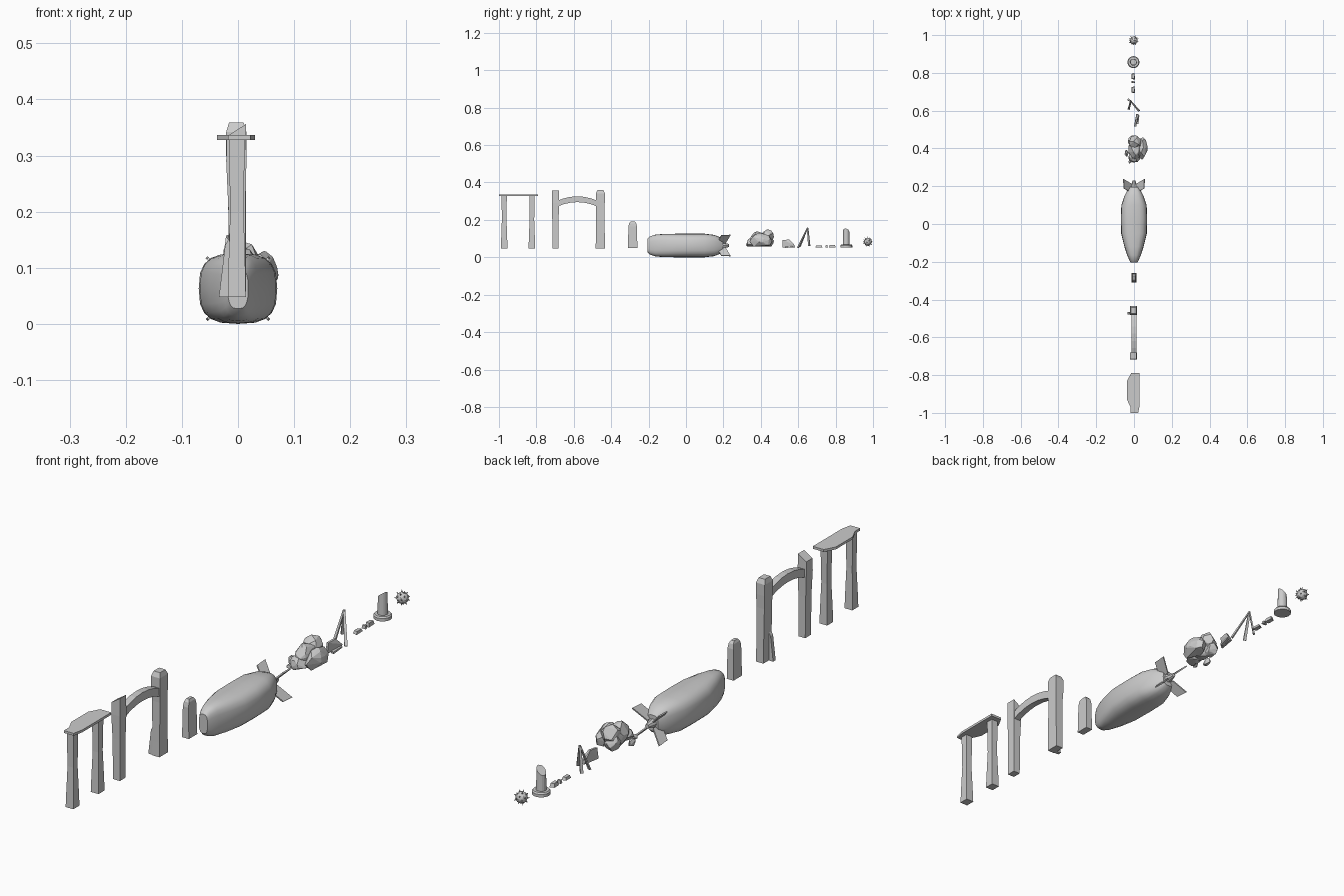
import bpy, bmesh, math, random
from mathutils import Vector

if "Cube" in bpy.data.objects:
    bpy.data.objects.remove(bpy.data.objects["Cube"])
random.seed(4)


def finish(name, bm, smooth=False):
    bmesh.ops.recalc_face_normals(bm, faces=bm.faces)
    me = bpy.data.meshes.new(name)
    bm.to_mesh(me)
    bm.free()
    ob = bpy.data.objects.new(name, me)
    bpy.context.collection.objects.link(ob)
    for p in me.polygons:
        p.use_smooth = smooth
    return ob


def loft(name, rings, smooth=False):
    bm = bmesh.new()
    vs = [[bm.verts.new(p) for p in r] for r in rings]
    n = len(vs[0])
    for a, b in zip(vs, vs[1:]):
        for i in range(n):
            bm.faces.new((a[i], a[(i + 1) % n], b[(i + 1) % n], b[i]))
    bm.faces.new(vs[0][::-1])
    bm.faces.new(vs[-1])
    return finish(name, bm, smooth)


def pillar(name, y, rows, slant=0.0):
    # rows: z, half x, half y, x shift; the last ring can slope
    rings = []
    for k, (z, hx, hy, dx) in enumerate(rows):
        s = slant if k == len(rows) - 1 else 0
        rings.append([(dx + a * hx, y + b * hy, z + (s if a < 0 else 0))
                      for a, b in ((-1, -1), (1, -1), (1, 1), (-1, 1))])
    return loft(name, rings)


def hull(name, pts):
    bm = bmesh.new()
    for p in pts:
        bm.verts.new(p)
    r = bmesh.ops.convex_hull(bm, input=bm.verts)
    bmesh.ops.delete(bm, geom=[v for v in bm.verts if not v.link_faces], context='VERTS')
    bmesh.ops.dissolve_limit(bm, angle_limit=0.05, verts=bm.verts, edges=bm.edges)
    return finish(name, bm)


def rock(name, c, r, zmin, count=24):
    pts = []
    for _ in range(count):
        d = Vector([random.gauss(0, 1) for _ in range(3)]).normalized()
        pts.append((c[0] + d.x * r[0], c[1] + d.y * r[1], max(zmin, c[2] + d.z * r[2])))
    return hull(name, pts)


def bar(name, a, b, w, t):
    a, b = Vector(a), Vector(b)
    q = (b - a).to_track_quat('Z', 'Y')
    ring = lambda p, s: [p + q @ Vector((i * w * s, j * t * s, 0))
                         for i, j in ((-1, -1), (1, -1), (1, 1), (-1, 1))]
    return loft(name, [ring(a, 1), ring(b, 0.7)])


# Slab resting on two posts
outline = [(.03, -.79), (-.015, -.79), (-.037, -.83), (-.037, -.93), (-.018, -.97), (-.018, -1.0), (.022, -1.0), (.03, -.96)]
loft("capstone_slab", [[(x, y, .328) for x, y in outline], [(x, y, .337) for x, y in outline]])
for name, y in (("slab_post_front", -.972), ("slab_post_back", -.824)):
    pillar(name, y, [(.048, .016, .018, -.002), (.10, .015, .016, -.002), (.2, .012, .0125, -.002),
                     (.329, .014, .014, -.002)])

# Arch with two pillars and a small buttress
pillar("arch_pillar_front", -.698, [(.048, .014, .017, -.001), (.2, .015, .017, -.002),
                                    (.29, .018, .019, -.003), (.356, .017, .018, -.003)], -.022)
pillar("arch_pillar_back", -.458, [(.048, .015, .025, -.001), (.1, .015, .024, -.001), (.25, .016, .022, -.002),
                                   (.3, .018, .024, -.003), (.342, .018, .024, -.003), (.359, .013, .016, -.003)])
rings = []
for k in range(7):
    u = k / 3 - 1
    y, z = -.581 + u * .112, .311 - .026 * u * u
    rings.append([(-.013, y, z - .016), (.012, y, z - .016), (.012, y, z + .015), (-.013, y, z + .015)])
loft("arch_beam", rings)
hull("arch_buttress", [(x, y, z) for y in (-.48, -.465) for x, z in ((-.034, .048), (-.012, .048), (-.012, .16), (-.023, .14))])

# Standing stone
pillar("standing_stone", -.285, [(.05, .014, .025, 0), (.165, .012, .023, 0),
                                 (.182, .010, .019, 0), (.191, .006, .011, 0)])

# Airship hull: y, half width, half height
rings = []
for y, hx, hz in ((-.205, .018, .036), (-.192, .025, .049), (-.165, .036, .058), (-.12, .051, .062),
                  (-.05, .068, .063), (.03, .070, .063), (.10, .067, .063), (.15, .05, .057), (.18, .035, .045), (.197, .023, .03)):
    ring = []
    for i in range(20):
        a = math.tau * i / 20
        c, s = math.cos(a), math.sin(a)
        ring.append((hx * math.copysign(abs(c) ** .7, c), y, .063 + hz * math.copysign(abs(s) ** .7, s)))
    rings.append(ring)
body = loft("airship_hull", rings, True)
bpy.context.view_layer.objects.active = body
body.select_set(True)
bpy.ops.object.shade_smooth_by_angle(angle=math.radians(40))

# Airship tail cone and four diagonal fins
loft("airship_tail", [[(r * math.cos(k * math.tau / 8), y, .063 + r * math.sin(k * math.tau / 8)) for k in range(8)]
                      for y, r in ((.19, .018), (.215, .012), (.23, .008))])
for k in range(4):
    sx, sz = (1 if k % 2 else -1), (1 if k < 2 else -1)
    t = Vector((sx, 0, -sz)) * .0018
    quad = [Vector((sx * r, y, .063 + sz * r)) for r, y in ((.012, .165), (.054, .188), (.056, .238), (.012, .212))]
    loft(f"airship_fin_{k}", [[p - t for p in quad], [p + t for p in quad]])

# Boulder pile
for k, (c, r) in enumerate([((.005, .435, .115), (.035, .036, .036)), ((.044, .40, .085), (.028, .06, .045)),
                            ((.005, .40, .095), (.036, .06, .048)), ((.004, .36, .075), (.036, .036, .032)),
                            ((-.005, .44, .085), (.028, .03, .035)),
                            ((-.041, .375, .068), (.013, .019, .018)), ((-.02, .332, .064), (.01, .014, .014))]):
    rock(f"boulder_{k}", c, r, .058, 30 if k < 5 else 16)

# Tilted broken panel
hull("broken_panel", [(x + d, y, z) for d in (-.004, .004)
                      for x, y, z in ((.004, .515, .052), (.016, .583, .052), (.012, .553, .095), (.008, .517, .092), (.022, .578, .068))])
bar("panel_scrap", (.018, .53, .053), (.024, .575, .06), .006, .004)

# Leaning stakes
top = (-.017, .65, .157)
for k, foot in enumerate([(.026, .599, .052), (-.028, .608, .055), (-.031, .659, .06)]):
    bar(f"leaning_stake_{k}", foot, top, .0055, .003)

# Small rubble
for k, (y, h, z) in enumerate([(.711, .019, .010), (.752, .006, .012), (.782, .018, .014)]):
    hull(f"rubble_{k}", [(-.004 + a * .009 * s, y + b * h * s, .053 + zz) for zz, s in ((0, 1), (z, .75))
                         for a, b in ((-1, -.8), (1, -1), (.8, 1), (-1, .7))])

# Broken column on a round base
circ = lambda r, z, s=0: [(-.003 + r * math.cos(a), .857 + r * math.sin(a), z + s * math.cos(a + .3))
                          for a in (math.tau * i / 16 for i in range(16))]
loft("column_base", [circ(.032, .053), circ(.032, .064), circ(.028, .069)])
loft("broken_column", [circ(.018, .066), circ(.0165, .14, .014)])

# Spiked ball
c = Vector((-.002, .972, .083))
bm = bmesh.new()
bmesh.ops.create_icosphere(bm, subdivisions=2, radius=.0215)
bmesh.ops.translate(bm, verts=bm.verts, vec=c)
finish("spiked_ball", bm)
bm = bmesh.new()
for i in range(24):
    z = 1 - (2 * i + 1) / 24
    a, r = i * 2.39996, math.sqrt(1 - z * z)
    d = Vector((r * math.cos(a), r * math.sin(a), z))
    m = d.to_track_quat('Z', 'Y').to_matrix().to_4x4()
    m.translation = c + d * .0235
    bmesh.ops.create_cone(bm, cap_ends=True, segments=5, radius1=.0032, radius2=.0005, depth=.009, matrix=m)
finish("ball_spikes", bm)
